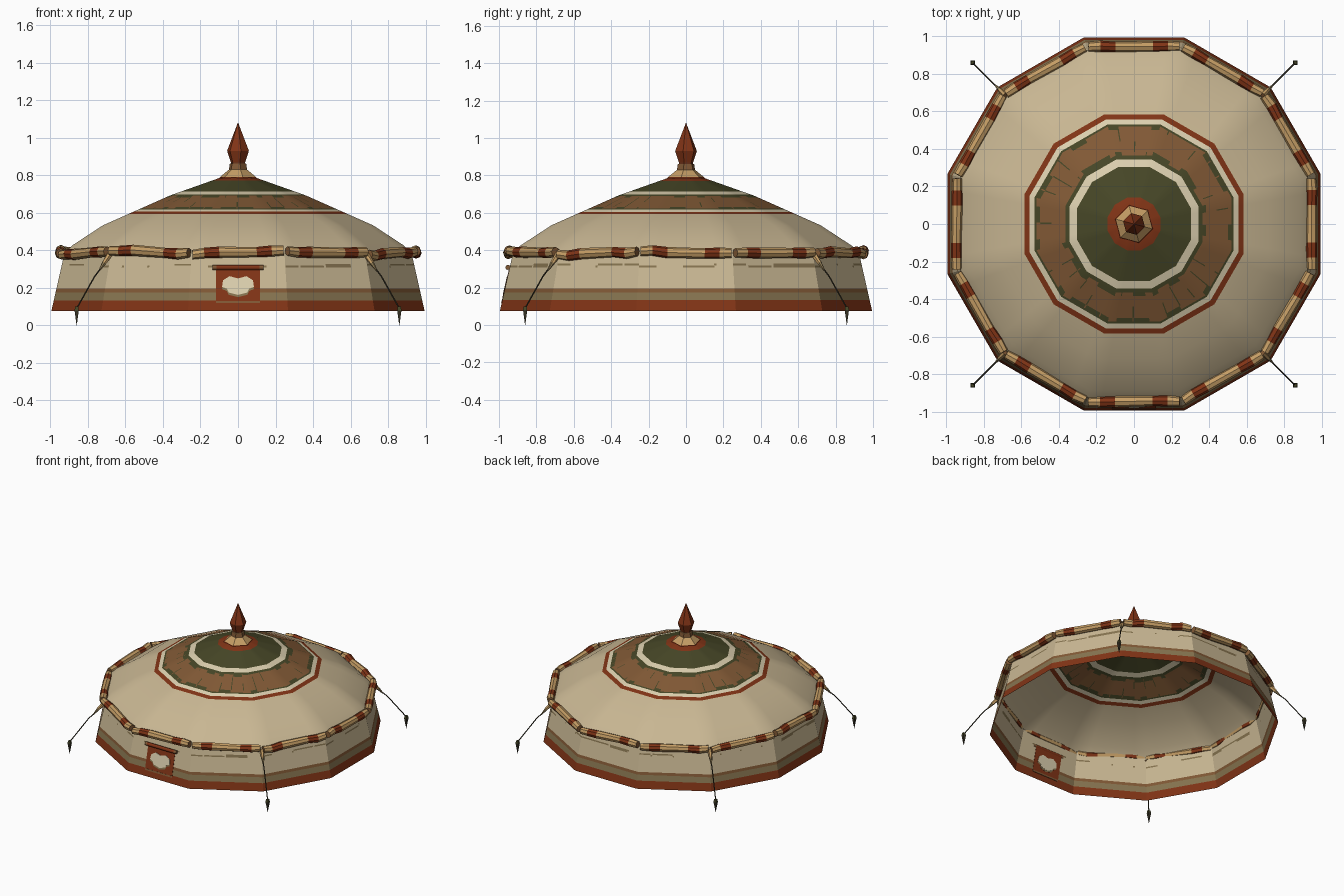
import bpy, bmesh, math, random
from mathutils import Vector

random.seed(4)
if "Cube" in bpy.data.objects:
    bpy.data.objects.remove(bpy.data.objects["Cube"])

# Colours
COLOURS = {
    "canvas": (0.58, 0.47, 0.29), "cream": (0.72, 0.63, 0.43), "rust_red": (0.22, 0.034, 0.008),
    "forest_green": (0.062, 0.062, 0.02), "brown": (0.22, 0.1, 0.036), "olive": (0.24, 0.175, 0.08),
    "tan": (0.56, 0.34, 0.13), "dark_rope": (0.04, 0.035, 0.02), "dark_wood": (0.16, 0.036, 0.012),
}
NAMES = list(COLOURS)
MATS = []
for name, rgb in COLOURS.items():
    m = bpy.data.materials.new(name)
    m.use_nodes = True
    m.diffuse_color = (*rgb, 1)
    bsdf = m.node_tree.nodes["Principled BSDF"]
    bsdf.inputs["Base Color"].default_value = (*rgb, 1)
    bsdf.inputs["Roughness"].default_value = 0.9
    MATS.append(m)


def finish(bm, name, smooth=None, closed=True):
    if closed:
        bmesh.ops.recalc_face_normals(bm, faces=bm.faces)
    me = bpy.data.meshes.new(name)
    bm.to_mesh(me)
    bm.free()
    for m in MATS:
        me.materials.append(m)
    ob = bpy.data.objects.new(name, me)
    bpy.context.collection.objects.link(ob)
    if smooth:
        bpy.ops.object.select_all(action='DESELECT')
        ob.select_set(True)
        bpy.context.view_layer.objects.active = ob
        bpy.ops.object.shade_smooth_by_angle(angle=math.radians(smooth))
    return ob


def tube(name, path, radii, colours, sides=8, smooth=None, cap="brown", turn=0.0):
    """Faceted tube along a nearly straight path, one colour per stretch."""
    bm = bmesh.new()
    path = [Vector(p) for p in path]
    axis = (path[-1] - path[0]).normalized()
    u = axis.orthogonal().normalized()
    v = axis.cross(u)
    rings = []
    for p, r in zip(path, radii):
        angles = [turn + math.tau * i / sides for i in range(sides)]
        rings.append([bm.verts.new(p + r * (u * math.cos(a) + v * math.sin(a))) for a in angles])
    for lo, hi, c in zip(rings, rings[1:], colours):
        for i in range(sides):
            j = (i + 1) % sides
            bm.faces.new((lo[i], lo[j], hi[j], hi[i])).material_index = NAMES.index(c)
    for ring in (rings[0], rings[-1]):
        bm.faces.new(ring).material_index = NAMES.index(cap)
    return finish(bm, name, smooth)


# Tent shell: twelve flat sides, coloured in bands by height
SIDES = 12
HALF = math.pi / SIDES
PROFILE = [(0.995, 0.075), (0.925, 0.385), (0.885, 0.425), (0.72, 0.533), (0.36, 0.693), (0.1, 0.785), (0, 0.8)]
COLUMNS = [0, 0.16, 0.185, 0.47, 0.495, 0.8, 0.825]


def height(a):
    for (a0, z0), (a1, z1) in zip(PROFILE, PROFILE[1:]):
        if a >= a1:
            return z0 + (z1 - z0) * (a - a0) / (a1 - a0)


def wall(z):
    return 0.995 - 0.07 * (z - 0.075) / 0.31


def around(a, z, k, f):
    p, q = [Vector((math.cos(t), math.sin(t), 0)) * (a / math.cos(HALF))
            for t in ((2 * k - 1) * HALF, (2 * k + 1) * HALF)]
    return p.lerp(q, f) + Vector((0, 0, z))


def wall_bands():
    return [(wall(z), c) for z, c in ((0.075, "rust_red"), (0.133, "olive"), (0.175, "brown"),
            (0.195, "canvas"), (0.308, "streak"), (0.318, "streak"), (0.328, "canvas"))]


BANDS = wall_bands() + [
    (0.925, "canvas"), (0.885, "canvas"), (0.72, "canvas"), (0.585, "rust_red"), (0.557, "cream"),
    (0.53, "forest_green"), (0.52, "edge"), (0.5, "seam"), (0.44, "seam"), (0.385, "edge"),
    (0.365, "forest_green"), (0.345, "cream"), (0.305, "forest_green"), (0.14, "rust_red"), (0.1, "rust_red")]


def band_colour(c, column):
    narrow = column % 2 == 1
    if c == "streak":
        return "olive" if random.random() < 0.28 else "canvas"
    if c == "edge":
        return "forest_green" if random.random() < 0.45 else "brown"
    if c == "seam":
        return "forest_green" if narrow and random.random() < 0.35 else "brown"
    return c


bm = bmesh.new()
rings = [[bm.verts.new(around(a, height(a), k, f)) for k in range(SIDES) for f in COLUMNS] for a, _ in BANDS]
n = len(rings[0])
for (a, c), lo, hi in zip(BANDS, rings, rings[1:]):
    for i in range(n):
        j = (i + 1) % n
        face = bm.faces.new((lo[i], lo[j], hi[j], hi[i]))
        face.material_index = NAMES.index(band_colour(c, i % len(COLUMNS)))
peak = bm.verts.new((0, 0, 0.8))
for i in range(n):
    bm.faces.new((rings[-1][i], rings[-1][(i + 1) % n], peak)).material_index = NAMES.index("rust_red")
finish(bm, "tent_shell", smooth=25, closed=False)

# Rolled cloth bolsters around the eaves, slightly uneven
STOPS = [-0.243, -0.18, -0.1, 0.1, 0.18, 0.243]
for k in range(SIDES):
    t = k * 2 * HALF
    out, along = Vector((math.cos(t), math.sin(t), 0)), Vector((-math.sin(t), math.cos(t), 0))
    tilt, base = random.uniform(-0.04, 0.04), 0.385 + random.uniform(-0.006, 0.01)
    path = [out * (0.946 + random.uniform(-0.004, 0.004)) + along * s
            + Vector((0, 0, base + tilt * s + random.uniform(-0.005, 0.005))) for s in STOPS]
    tube(f"eave_roll_{k + 1}", path, [0.025, 0.028, 0.03, 0.027, 0.03, 0.026],
         ["tan", "rust_red", "tan", "rust_red", "tan"], smooth=40)

# Guy ropes, knots and pegs at the four diagonal corners
for sx, sy, place in ((1, -1, "front_left"), (-1, -1, "front_right"), (1, 1, "back_left"), (-1, 1, "back_right")):
    def at(d, z):
        return (sx * d, sy * d, z)
    tube(f"guy_rope_{place}", [at(0.69, 0.36), at(0.765, 0.26), at(0.86, 0.09)], [0.004] * 3,
         ["dark_rope"] * 2, sides=5, cap="dark_rope")
    tube(f"rope_knot_{place}", [at(0.685, 0.375), at(0.715, 0.33), at(0.74, 0.29)], [0.016, 0.012, 0.004],
         ["tan", "olive"], sides=6)
    tube(f"peg_{place}", [at(0.86, 0.0), at(0.86, 0.08), at(0.86, 0.1)], [0.001, 0.016, 0.012],
         ["dark_rope", "forest_green"], sides=4, cap="forest_green")

# Peak: flared collar and faceted spike
tube("peak_collar", [(0, 0, z) for z in (0.775, 0.79, 0.83, 0.862)], [0.112, 0.1, 0.05, 0.045],
     ["rust_red", "tan", "brown"], sides=6, cap="tan")
tube("peak_spike", [(0, 0, z) for z in (0.83, 0.87, 0.93, 1.08)], [0.035, 0.04, 0.06, 0.001],
     ["dark_wood", "rust_red", "rust_red"], sides=6, cap="dark_wood")


# Hanging panel on the front wall
def plate(name, outline, half, colour):
    bm = bmesh.new()
    a, b = [[bm.verts.new((x, -wall(z) + s * half, z)) for x, z in outline] for s in (-1, 1)]
    bm.faces.new(a)
    bm.faces.new(b[::-1])
    for i in range(len(a)):
        j = (i + 1) % len(a)
        bm.faces.new((a[i], b[i], b[j], a[j]))
    for f in bm.faces:
        f.material_index = NAMES.index(colour)
    return finish(bm, name)


def box(w, lo, hi):
    return [(-w, lo), (w, lo), (w, hi), (-w, hi)]


plate("front_panel", box(0.117, 0.118, 0.3), 0.002, "rust_red")
plate("panel_hem", box(0.117, 0.118, 0.13), 0.003, "brown")
patch = [(0, 0.162), (0.05, 0.175), (0.06, 0.195), (0.085, 0.205), (0.08, 0.24), (0.045, 0.262), (0.0, 0.25)]
outline = patch + [(-x, z) for x, z in patch[-2:0:-1]]
plate("panel_patch_edge", [(x, z - 0.012) for x, z in outline], 0.003, "olive")
plate("panel_patch", outline, 0.0045, "cream")
tube("panel_rod", [(s * 0.135, -0.952, 0.308) for s in (-1, -0.85, 0.85, 1)], [0.014] * 4,
     ["brown", "rust_red", "brown"], sides=8, cap="brown", smooth=50)
